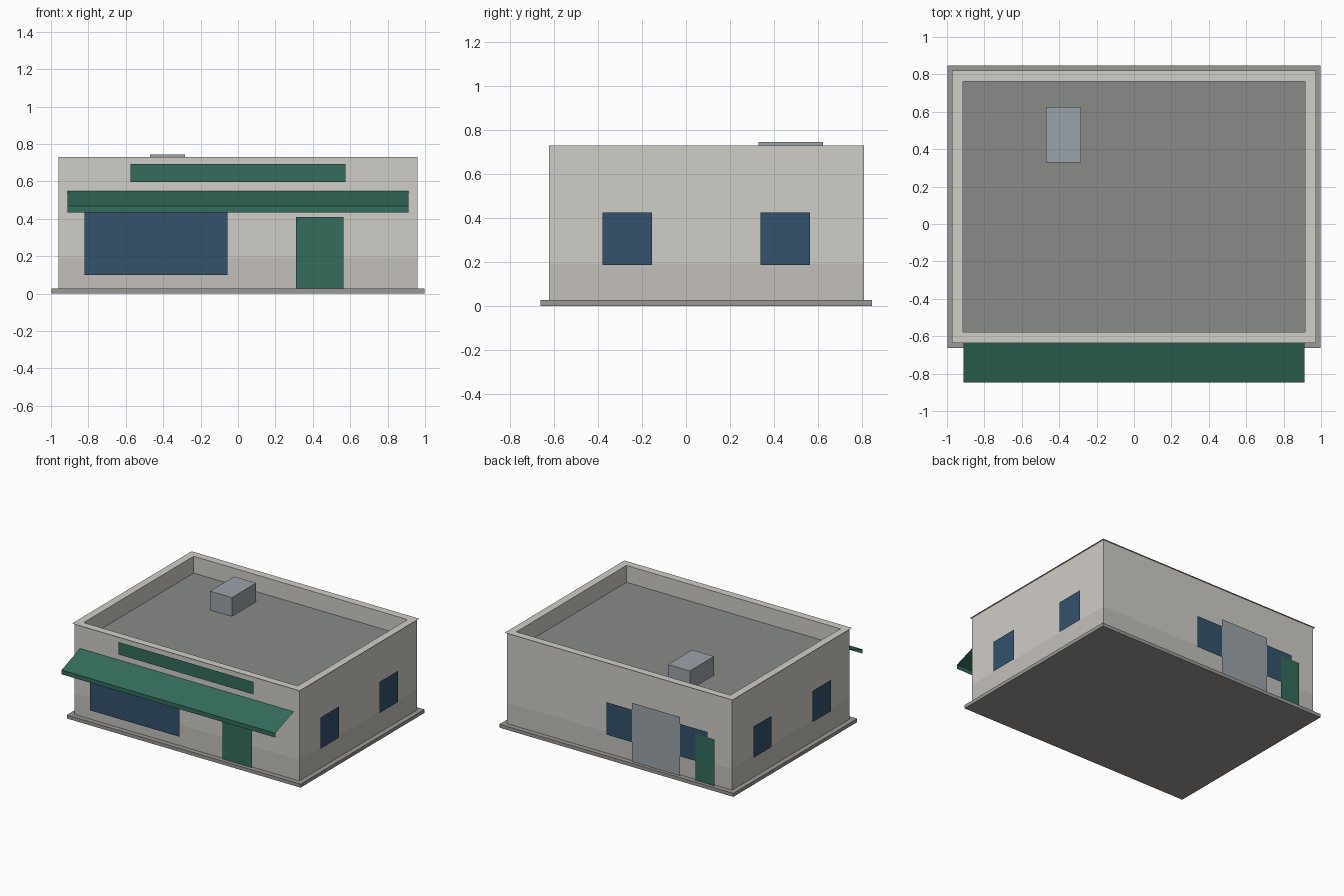
import bpy, bmesh

if "Cube" in bpy.data.objects:
    bpy.data.objects.remove(bpy.data.objects["Cube"])

CY = 0.093                      # building centre in y
HX, HY = 0.96, 0.717            # wall half sizes
BASE, BAND, ROOF, TOP = 0.027, 0.19, 0.60, 0.73


def material(name, r, g, b):
    m = bpy.data.materials.new(name)
    m.diffuse_color = (r, g, b, 1)
    m.use_nodes = True
    m.node_tree.nodes["Principled BSDF"].inputs["Base Color"].default_value = m.diffuse_color
    return m


WALL = material("wall_paint", 0.63, 0.61, 0.57)
PLINTH = material("lower_wall_paint", 0.55, 0.53, 0.50)
SLAB = material("concrete", 0.33, 0.32, 0.30)
CAP = material("coping_stone", 0.64, 0.62, 0.57)
DECK = material("roof_felt", 0.25, 0.26, 0.25)
METAL = material("metal", 0.33, 0.37, 0.40)
GLASS = material("glass", 0.033, 0.085, 0.15)
GREEN = material("green_paint", 0.033, 0.15, 0.105)


def mesh(name, faces, mat):
    """Object from a list of faces, each a list of points."""
    bm = bmesh.new()
    for f in faces:
        bm.faces.new([bm.verts.new(p) for p in f])
    bmesh.ops.remove_doubles(bm, verts=bm.verts, dist=1e-5)
    me = bpy.data.meshes.new(name)
    bm.to_mesh(me)
    bm.free()
    me.materials.append(mat)
    ob = bpy.data.objects.new(name, me)
    bpy.context.collection.objects.link(ob)
    return ob


def rect(grow, z):
    """Wall outline grown or shrunk by an offset, counter-clockwise."""
    x, y = HX + grow, HY + grow
    return [(-x, CY - y, z), (x, CY - y, z), (x, CY + y, z), (-x, CY + y, z)]


def strip(a, b):
    """Four quads joining two rectangles."""
    return [[a[i], a[(i + 1) % 4], b[(i + 1) % 4], b[i]] for i in range(4)]


def box(name, low, high, mat):
    return mesh(name, [low[::-1], high] + strip(low, high), mat)


def panel(name, side, a, b, z0, z1, mat, off=0.01):
    """Flat panel just off a wall; a..b runs along x or y."""
    if side in ("front", "back"):
        y = CY - HY - off if side == "front" else CY + HY + off
        pts = [(a, y, z0), (b, y, z0), (b, y, z1), (a, y, z1)]
    else:
        x = HX + off if side == "right" else -HX - off
        pts = [(x, a, z0), (x, b, z0), (x, b, z1), (x, a, z1)]
    if side in ("back", "left"):
        pts.reverse()
    return mesh(name, [pts], mat)


# Ground slab and outer walls with a darker lower band
box("base_slab", rect(0.038, 0), rect(0.038, BASE), SLAB)
mesh("lower_walls", strip(rect(0, BASE), rect(0, BAND)), PLINTH)
mesh("upper_walls", strip(rect(0, BAND), rect(0, TOP)), WALL)

# Parapet: thin coping, inner faces and sunken roof
mesh("coping", strip(rect(0.012, TOP), rect(-0.047, TOP)), CAP)
mesh("parapet_inside", strip(rect(-0.047, TOP), rect(-0.047, ROOF)), WALL)
mesh("roof_deck", [rect(-0.047, ROOF)], DECK)


# Rooftop unit
def unit(z):
    return [(-0.47, 0.33, z), (-0.283, 0.33, z), (-0.283, 0.625, z), (-0.47, 0.625, z)]


box("rooftop_unit", unit(ROOF), unit(0.745), METAL)

# Awning: sloped sheet with a short valance
profile = [(CY - HY, 0.549), (-0.848, 0.468), (-0.848, 0.435)]
W = 0.912
mesh("awning", [[(-W, *q), (W, *q), (W, *p), (-W, *p)]
                for p, q in zip(profile, profile[1:])], GREEN)

# Front panels
panel("shop_window", "front", -0.82, -0.057, 0.10, 0.45, GLASS)
panel("front_door", "front", 0.31, 0.563, BASE, 0.41, GREEN)
panel("sign_board", "front", -0.575, 0.575, 0.596, 0.692, GREEN)

# Back panels
panel("back_window", "back", -0.757, 0.106, 0.175, 0.425, GLASS)
panel("loading_door", "back", -0.527, -0.115, BASE, 0.48, METAL, 0.013)
panel("back_door", "back", -0.82, -0.657, BASE, 0.385, GREEN, 0.013)

# Side windows
for side in ("left", "right"):
    for i, y in enumerate((-0.268, 0.452)):
        panel(f"{side}_window_{i + 1}", side, y - 0.112, y + 0.112, 0.185, 0.425, GLASS)
